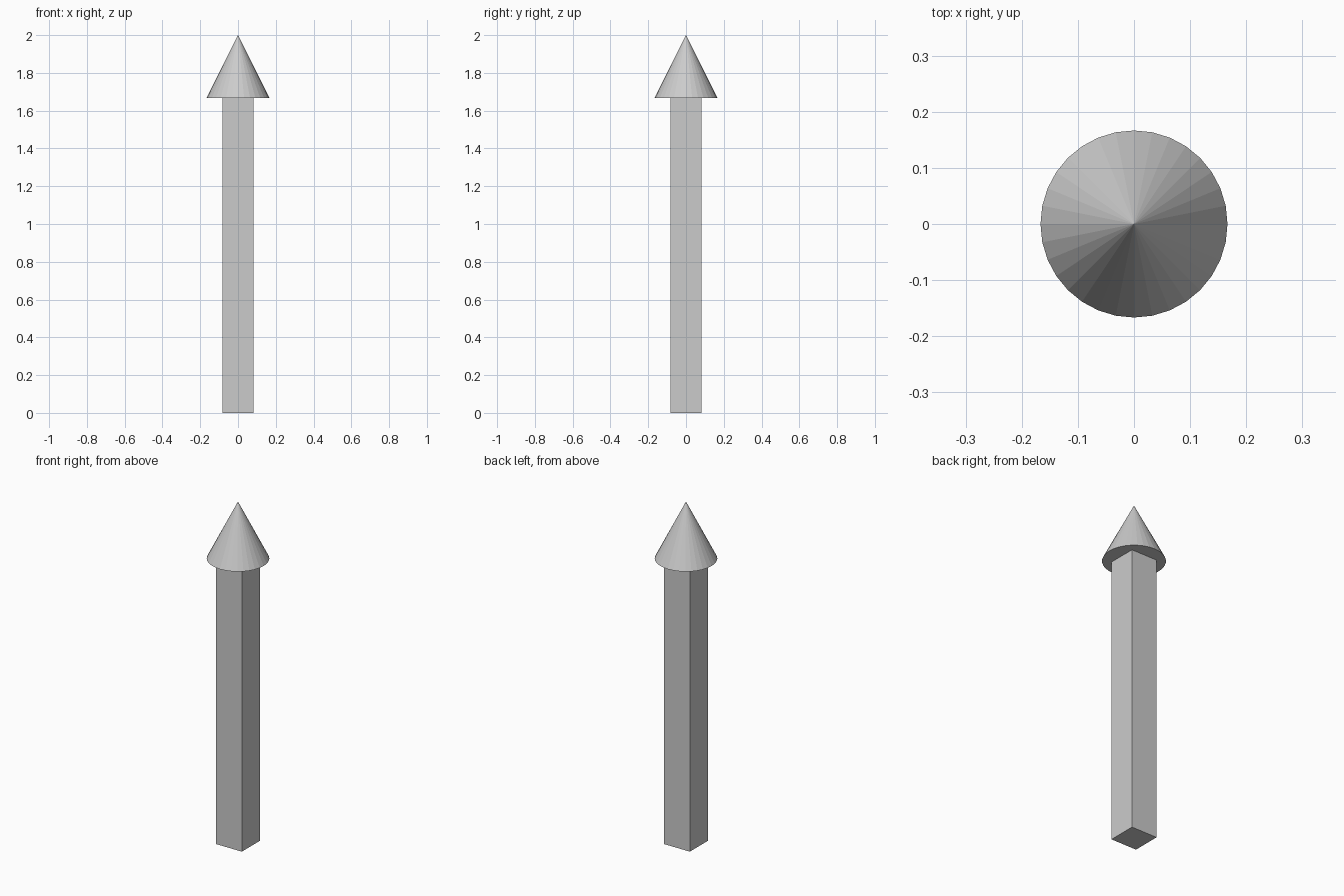
import bpy

if "Cube" in bpy.data.objects:
    bpy.data.objects.remove(bpy.data.objects["Cube"])

HEIGHT = 2.0
HEAD_H = HEIGHT / 6          # arrowhead height
SHAFT_H = HEIGHT - HEAD_H    # shaft height
SHAFT_W = HEIGHT / 12        # square shaft width

# Square shaft standing on the ground
bpy.ops.mesh.primitive_cube_add(size=1, location=(0, 0, SHAFT_H / 2))
shaft = bpy.context.object
shaft.name = "shaft"
shaft.scale = (SHAFT_W, SHAFT_W, SHAFT_H)
bpy.ops.object.transform_apply(location=False, rotation=False, scale=True)

# Flat-faced conical arrowhead with a closed base, twice as wide as the shaft
bpy.ops.mesh.primitive_cone_add(vertices=32, radius1=SHAFT_W, radius2=0,
                                depth=HEAD_H, location=(0, 0, SHAFT_H + HEAD_H / 2))
bpy.context.object.name = "arrow_head"
